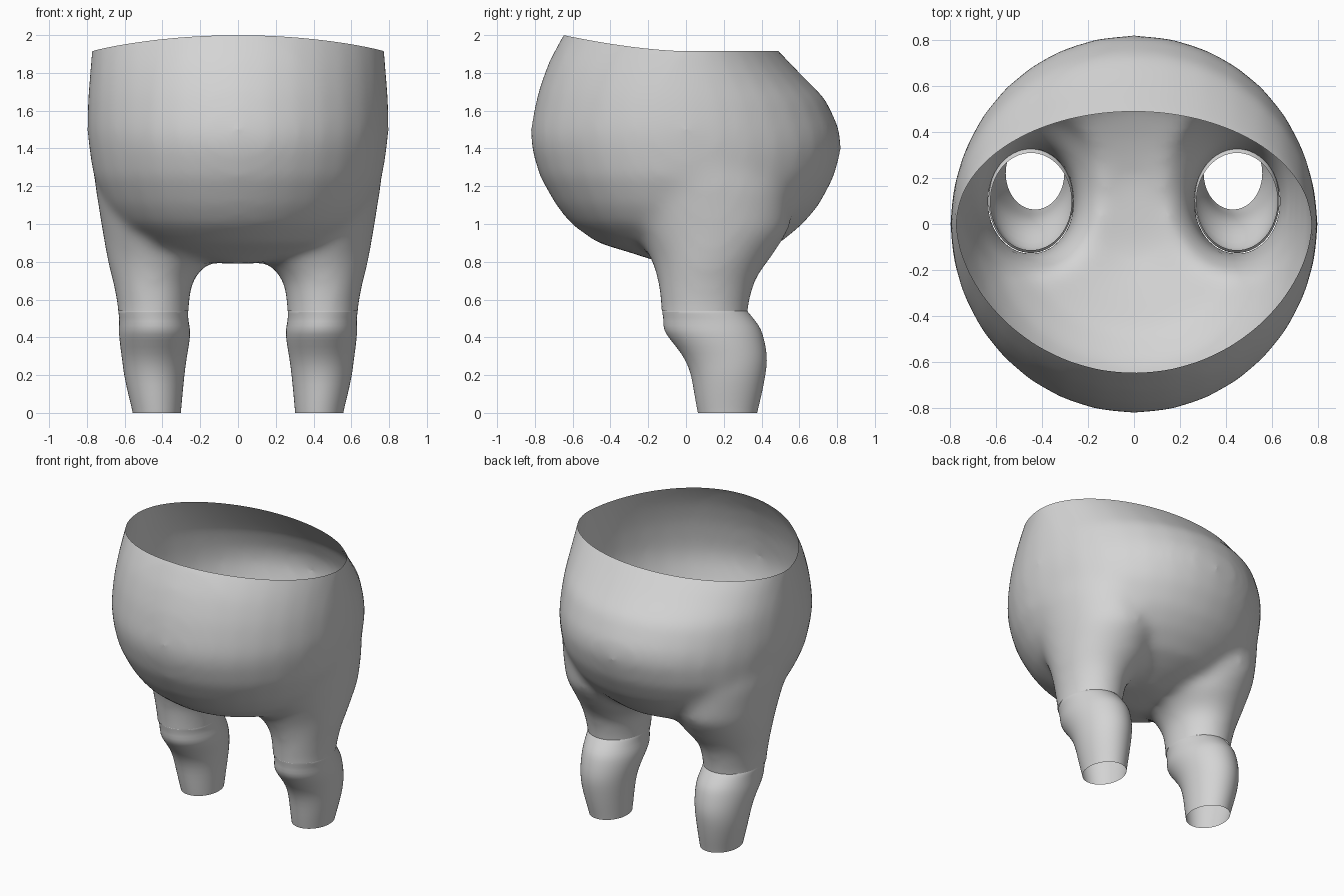
import bpy, bmesh
from math import sin, cos, pi
from mathutils import Vector

cube = bpy.data.objects.get("Cube")
if cube:
    bpy.data.objects.remove(cube, do_unlink=True)

SEGMENTS = 32
TOP, CUFF = 1.915, 0.54

grey = bpy.data.materials.new("light grey")
grey.use_nodes = True
grey.diffuse_color = (0.66, 0.66, 0.66, 1)
grey.node_tree.nodes["Principled BSDF"].inputs["Base Color"].default_value = (0.66, 0.66, 0.66, 1)


def loft(bm, rings, side=1, cap=True):
    """Skin rings of (z, x0, x1, y0, y1, y_mid, front_power, back_power).
    A power above 1 makes that half pointed, below 1 makes it squarer."""
    loops = []
    for z, x0, x1, y0, y1, mid, front, back in rings:
        loop = []
        for i in range(SEGMENTS):
            a = 2 * pi * i / SEGMENTS
            x = (x0 + x1) / 2 + (x1 - x0) / 2 * cos(a)
            if sin(a) > 0:
                y = mid + (y1 - mid) * sin(a) ** back
            else:
                y = mid - (mid - y0) * abs(sin(a)) ** front
            loop.append(bm.verts.new((side * x, y, z)))
        loops.append(loop)
    for a, b in zip(loops, loops[1:]):
        for i in range(SEGMENTS):
            j = (i + 1) % SEGMENTS
            bm.faces.new((a[i], a[j], b[j], b[i]))
    if cap:
        bm.faces.new(loops[0])
        bm.faces.new(loops[-1])


def leg_rings(rows):
    return [r + ((r[3] + r[4]) / 2, 1, 1) for r in rows]


def make_object(name, bm):
    bmesh.ops.recalc_face_normals(bm, faces=bm.faces)
    mesh = bpy.data.meshes.new(name)
    bm.to_mesh(mesh)
    bm.free()
    mesh.materials.append(grey)
    obj = bpy.data.objects.new(name, mesh)
    bpy.context.collection.objects.link(obj)
    bpy.ops.object.select_all(action='DESELECT')
    obj.select_set(True)
    bpy.context.view_layer.objects.active = obj
    return obj


# Rounded torso: height, half width, front, back, front power, back power
torso = [
    (0.79, 0.10, -0.12, 0.20, 1, 1), (0.84, 0.34, -0.27, 0.36, 1, 1),
    (0.90, 0.50, -0.47, 0.50, 1, 1), (1.00, 0.63, -0.61, 0.62, 1, 0.9),
    (1.10, 0.70, -0.69, 0.705, 1, 0.85), (1.25, 0.765, -0.775, 0.785, 1, 0.88),
    (1.40, 0.79, -0.82, 0.825, 1, 0.95), (1.50, 0.80, -0.825, 0.815, 1, 1),
    (1.66, 0.797, -0.787, 0.742, 1.03, 1), (1.79, 0.787, -0.732, 0.612, 1.08, 1),
    (1.915, 0.777, -0.652, 0.492, 1.15, 1), (2.25, 0.72, -0.38, 0.15, 1.15, 1),
]
# Upper legs: height, inner x, outer x, front, back
thigh = [
    (0.20, 0.26, 0.635, -0.13, 0.325), (0.54, 0.26, 0.635, -0.133, 0.328),
    (0.68, 0.245, 0.66, -0.148, 0.36), (0.74, 0.21, 0.675, -0.16, 0.39),
    (0.78, 0.17, 0.687, -0.175, 0.42), (0.82, 0.13, 0.695, -0.19, 0.45),
    (0.97, 0.13, 0.72, -0.26, 0.55), (1.20, 0.13, 0.757, -0.34, 0.56),
    (1.45, 0.13, 0.78, -0.32, 0.42),
]
bm = bmesh.new()
loft(bm, [(z, -w, w, f, b, 0, pf, pb) for z, w, f, b, pf, pb in torso])
for side in (1, -1):
    loft(bm, leg_rings(thigh), side)
body = make_object("body_with_upper_legs", bm)

# Fuse the parts and soften the joins
remesh = body.modifiers.new("fuse", 'REMESH')
remesh.mode = 'VOXEL'
remesh.voxel_size = 0.025
smooth = body.modifiers.new("soften", 'SMOOTH')
smooth.factor = 0.5
smooth.iterations = 30
for name in ("fuse", "soften"):
    bpy.ops.object.modifier_apply(modifier=name)

# Open the waist and leg ends, then lift the front of the waist
bm = bmesh.new()
bm.from_mesh(body.data)
for height, direction in ((TOP, 1), (CUFF, -1)):
    bmesh.ops.bisect_plane(bm, geom=bm.verts[:] + bm.edges[:] + bm.faces[:],
                           plane_co=Vector((0, 0, height)),
                           plane_no=Vector((0, 0, direction)), clear_outer=True)
for v in bm.verts:
    if v.co.z > 1.5:
        lift = (v.co.z - 1.5) / (TOP - 1.5)
        v.co.z += 0.085 * lift * min(1, max(0, -v.co.y / 0.65)) ** 1.6
bm.to_mesh(body.data)
bm.free()
if not body.data.materials:
    body.data.materials.append(grey)
for p in body.data.polygons:
    p.material_index = 0
bpy.ops.object.shade_smooth_by_angle(angle=pi / 3)

# Open lower legs, bent backwards at the knee
shin = [
    (0.0, 0.302, 0.558, 0.062, 0.378), (0.02, 0.30, 0.562, 0.058, 0.382),
    (0.10, 0.293, 0.582, 0.043, 0.402), (0.20, 0.283, 0.605, 0.028, 0.422),
    (0.28, 0.273, 0.614, -0.002, 0.432), (0.35, 0.26, 0.624, -0.052, 0.424),
    (0.42, 0.25, 0.632, -0.112, 0.407), (0.46, 0.256, 0.63, -0.122, 0.39),
    (0.51, 0.265, 0.63, -0.12, 0.35), (0.54, 0.26, 0.636, -0.132, 0.325),
    (0.555, 0.27, 0.625, -0.115, 0.31),
]
for side, name in ((1, "left_lower_leg"), (-1, "right_lower_leg")):
    bm = bmesh.new()
    loft(bm, leg_rings(shin), side, cap=False)
    leg = make_object(name, bm)
    leg.modifiers.new("round", 'SUBSURF').levels = 1
    bpy.ops.object.shade_smooth_by_angle(angle=pi / 3)
